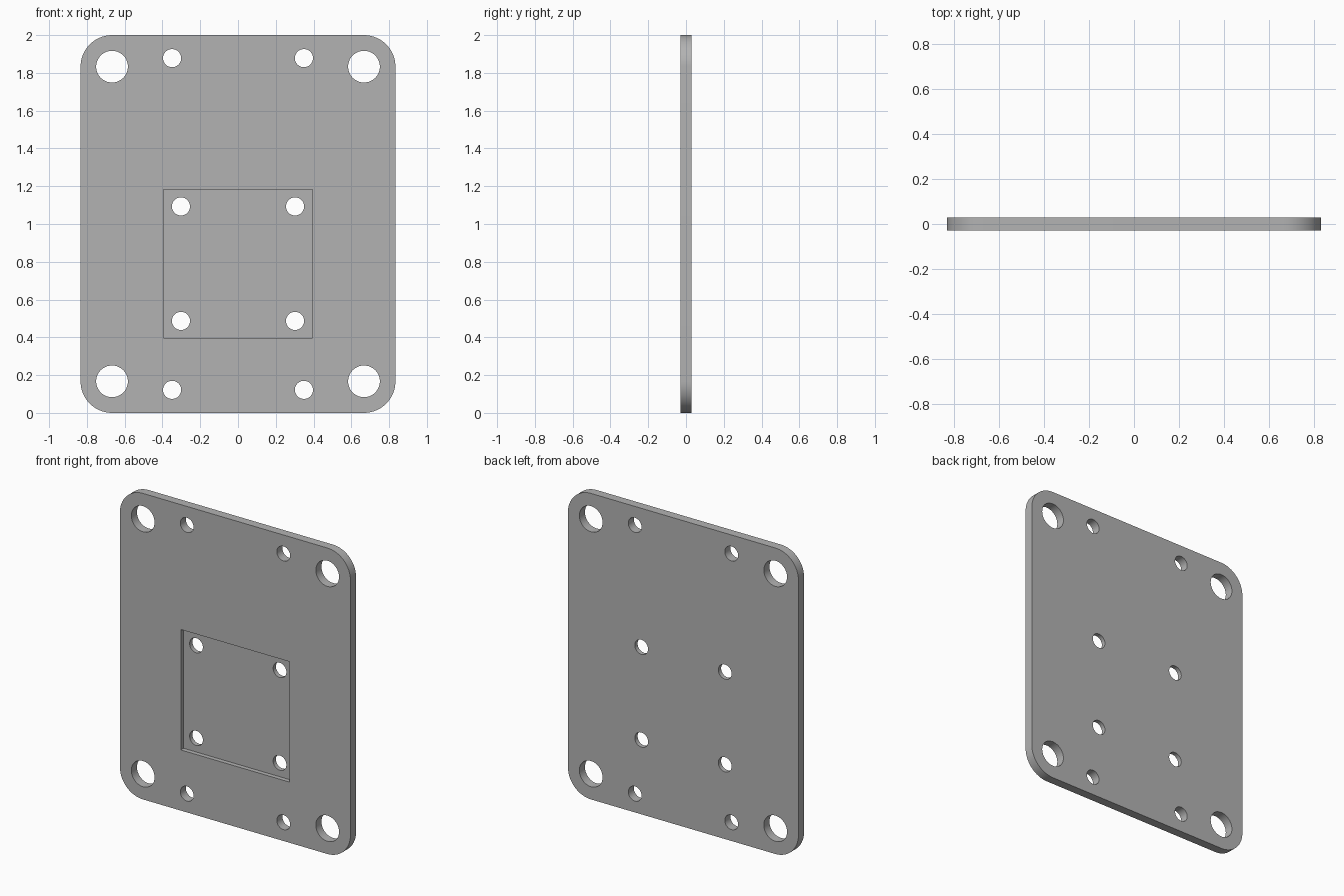
import bpy
import bmesh
from math import cos, sin, pi, radians

cube = bpy.data.objects.get("Cube")
if cube:
    bpy.data.objects.remove(cube, do_unlink=True)

WIDTH, HEIGHT, THICK, CORNER = 1.667, 2.0, 0.058, 0.167
POCKET_SIZE, POCKET_DEPTH, POCKET_Z = 0.787, 0.029, 0.79

grey = bpy.data.materials.new("plain grey")
grey.use_nodes = True
grey.diffuse_color = (0.45, 0.45, 0.45, 1)
grey.node_tree.nodes["Principled BSDF"].inputs["Base Color"].default_value = grey.diffuse_color


def prism(name, outline, y0, y1):
    """Extrude an outline of (x, z) points from y0 back to y1."""
    bm = bmesh.new()
    face = bm.faces.new([bm.verts.new((x, y0, z)) for x, z in outline])
    grown = bmesh.ops.extrude_face_region(bm, geom=[face])["geom"]
    verts = [v for v in grown if isinstance(v, bmesh.types.BMVert)]
    bmesh.ops.translate(bm, verts=verts, vec=(0, y1 - y0, 0))
    bmesh.ops.recalc_face_normals(bm, faces=bm.faces)
    mesh = bpy.data.meshes.new(name)
    bm.to_mesh(mesh)
    bm.free()
    mesh.materials.append(grey)
    obj = bpy.data.objects.new(name, mesh)
    bpy.context.collection.objects.link(obj)
    return obj


def arc(x, z, radius, start, sweep, steps):
    return [(x + radius * cos(start + sweep * i / steps),
             z + radius * sin(start + sweep * i / steps)) for i in range(steps + 1)]


# Rounded plate
outline = []
for i, (sx, sz) in enumerate([(1, 1), (-1, 1), (-1, -1), (1, -1)]):
    outline += arc(sx * (WIDTH / 2 - CORNER), HEIGHT / 2 + sz * (HEIGHT / 2 - CORNER),
                   CORNER, i * pi / 2, pi / 2, 16)
plate = prism("mounting_plate", outline, -THICK / 2, THICK / 2)

# Square pocket in the front
half = POCKET_SIZE / 2
square = [(sx * half, POCKET_Z + sz * half) for sx, sz in [(1, 1), (-1, 1), (-1, -1), (1, -1)]]
cutters = [prism("pocket_cutter", square, -THICK, POCKET_DEPTH - THICK / 2)]

# Through holes in mirrored groups: centre z, x offset, z offset, radius
groups = [
    ("corner_hole", HEIGHT / 2, 0.667, 0.833, 0.084),
    ("edge_hole", HEIGHT / 2, 0.349, 0.878, 0.048),
    ("pocket_hole", POCKET_Z, 0.302, 0.303, 0.048),
]
for name, cz, dx, dz, radius in groups:
    for sx in (-1, 1):
        for sz in (-1, 1):
            circle = arc(sx * dx, cz + sz * dz, radius, 0, 2 * pi, 48)[:-1]
            cutters.append(prism(name + "_cutter", circle, -THICK, THICK))

# Cut, then drop the cutters
bpy.ops.object.select_all(action="DESELECT")
bpy.context.view_layer.objects.active = plate
plate.select_set(True)
for cutter in cutters:
    cutter.hide_render = True
    cut = plate.modifiers.new("cut", "BOOLEAN")
    cut.operation = "DIFFERENCE"
    cut.solver = "EXACT"
    cut.object = cutter
    bpy.ops.object.modifier_apply(modifier=cut.name)
    bpy.data.objects.remove(cutter, do_unlink=True)
bpy.ops.object.shade_smooth_by_angle(angle=radians(30))
